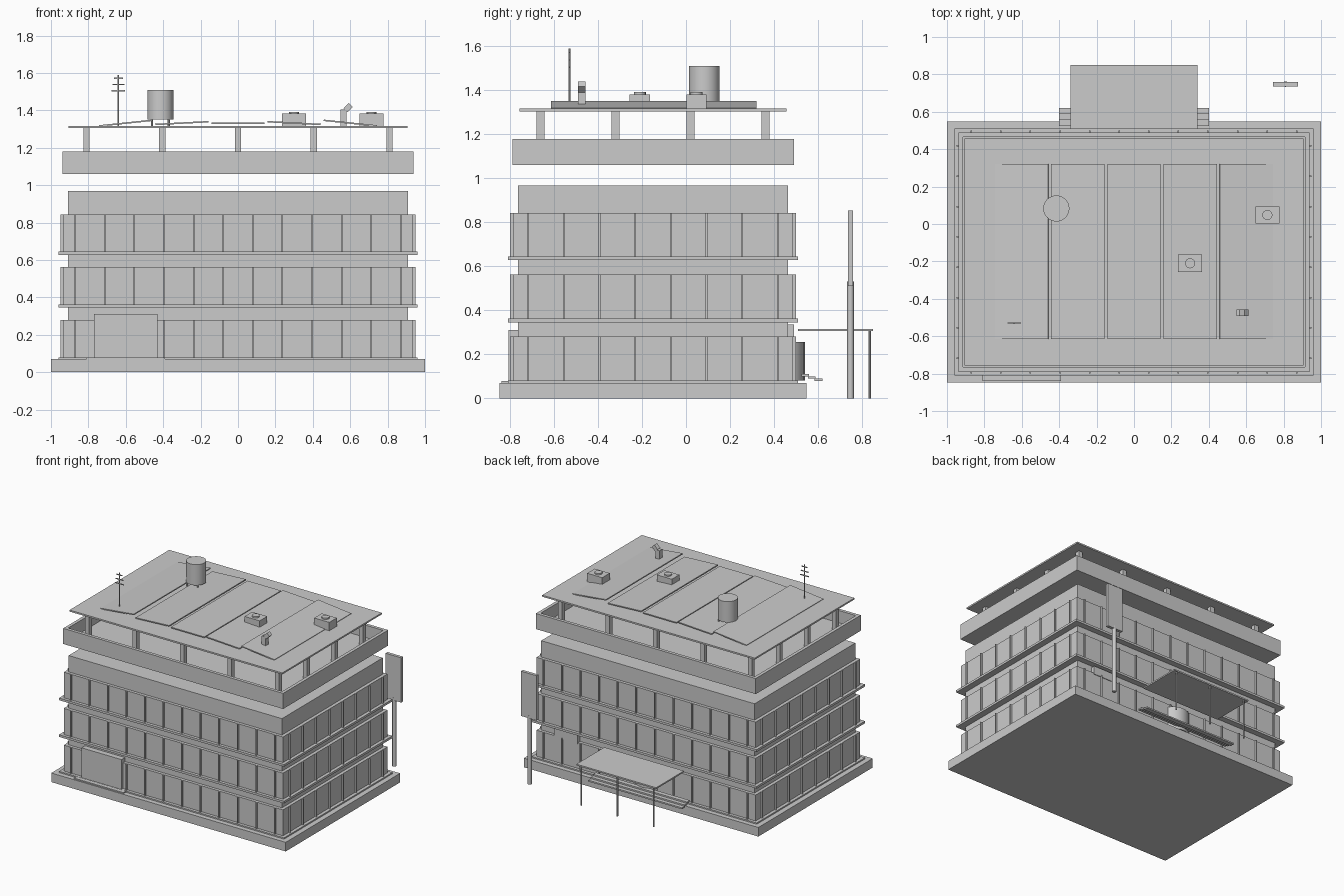
import bpy, math
from mathutils import Matrix, Vector

if "Cube" in bpy.data.objects:
    bpy.data.objects.remove(bpy.data.objects["Cube"])

CY = -0.15  # building centre in y


def finish(name, verts, faces):
    me = bpy.data.meshes.new(name)
    me.from_pydata(verts, [], faces)
    ob = bpy.data.objects.new(name, me)
    bpy.context.collection.objects.link(ob)
    return ob


FACES = [(0, 1, 3, 2), (4, 6, 7, 5), (0, 4, 5, 1), (2, 3, 7, 6), (0, 2, 6, 4), (1, 5, 7, 3)]


def boxes(name, items):
    """One object from several boxes given as (x0, x1, y0, y1, z0, z1)."""
    v, f = [], []
    for x0, x1, y0, y1, z0, z1 in items:
        n = len(v)
        v += [(x, y, z) for x in (x0, x1) for y in (y0, y1) for z in (z0, z1)]
        f += [tuple(n + i for i in q) for q in FACES]
    return finish(name, v, f)


def block(name, hx, hy, z0, z1):
    return boxes(name, [(-hx, hx, CY - hy, CY + hy, z0, z1)])


def tilted_box(name, centre, size, angle):
    ob = boxes(name, [sum(((-s / 2, s / 2) for s in size), ())])
    ob.data.transform(Matrix.Translation(centre) @ Matrix.Rotation(angle, 4, 'Y'))
    return ob


def cylinder(name, x, y, z0, z1, r, n=16, smooth=False):
    bpy.ops.mesh.primitive_cylinder_add(vertices=n, radius=r, depth=z1 - z0,
                                        location=(x, y, (z0 + z1) / 2))
    ob = bpy.context.object
    ob.name = name
    if smooth:
        bpy.ops.object.shade_smooth_by_angle(angle=math.radians(40))
    return ob


# Base and core
block("base_slab", 1.0, 0.697, 0, 0.07)
block("building_core", 0.91, 0.614, 0.07, 0.968)

# Storeys: ledge, window band, mullions
for i, (ledge, z0, z1) in enumerate([(0.068, 0.08, 0.28), (0.345, 0.362, 0.563), (0.628, 0.645, 0.842)], 1):
    block(f"ledge_{i}", 0.96, 0.66, ledge, z0)
    block(f"window_band_{i}", 0.935, 0.637, z0, z1)
    bars = []
    for k in range(12):
        x = -0.87 + k * 1.74 / 11
        for a, b in ((-0.65, -0.63), (0.63, 0.65)):
            bars.append((x - 0.004, x + 0.004, CY + a, CY + b, z0, z1))
    for k in range(8):
        y = CY - 0.568 + k * 1.136 / 7
        for a, b in ((-0.948, -0.93), (0.93, 0.948)):
            bars.append((a, b, y - 0.004, y + 0.004, z0, z1))
    boxes(f"mullions_{i}", bars)

# Front garage door and ramp
boxes("garage_door", [(-0.77, -0.43, -0.806, -0.76, 0.07, 0.31)])
boxes("garage_ramp", [(-0.81, -0.39, -0.84, -0.8, 0.069, 0.079)])

# Rear entrance: revolving door, steps, canopy and posts
cylinder("revolving_door", 0, 0.425, 0.08, 0.256, 0.115, 24, True)
boxes("entrance_steps", [(-0.4, 0.4, 0.525 + i * 0.03, 0.56 + i * 0.03, 0.1 - i * 0.011, 0.111 - i * 0.011)
                         for i in range(3)])
boxes("entrance_canopy", [(-0.34, 0.34, 0.51, 0.85, 0.305, 0.316)])
for x in (-0.31, 0, 0.31):
    cylinder("canopy_post", x, 0.835, 0, 0.306, 0.006, 8)
boxes("rear_panel", [(0.58, 0.78, 0.44, 0.492, 0.27, 0.335)])

# Free-standing blank sign
cylinder("sign_post", 0.81, 0.748, 0, 0.53, 0.015, 12, True)
boxes("sign_board", [(0.743, 0.877, 0.736, 0.76, 0.51, 0.855)])

# Roof terrace: floor, parapet walls
hx, hy, t = 0.938, 0.64, 0.025
block("terrace_floor", hx, hy, 1.06, 1.085)
boxes("parapet", [(-hx, hx, CY - hy, CY - hy + t, 1.085, 1.18),
                  (-hx, hx, CY + hy - t, CY + hy, 1.085, 1.18),
                  (-hx, -hx + t, CY - hy + t, CY + hy - t, 1.085, 1.18),
                  (hx - t, hx, CY - hy + t, CY + hy - t, 1.085, 1.18)])

# Columns around the terrace
cols = []
for i in range(5):
    for j in range(4):
        if i in (0, 4) or j in (0, 3):
            x, y = -0.81 + 0.405 * i, CY - 0.512 + j * 0.3413
            cols.append((x - 0.017, x + 0.017, y - 0.018, y + 0.018, 1.085, 1.306))
boxes("roof_columns", cols)
block("roof_slab", 0.907, 0.607, 1.305, 1.317)

# Fanned roof panels
for i in range(-2, 3):
    tilted_box("roof_panel", (0.3 * i, -0.147, 1.332), (0.285, 0.935, 0.008), math.radians(3 * i))

# Water tank on legs
cylinder("water_tank", -0.415, 0.083, 1.35, 1.51, 0.07, 24, True)
for dx in (-0.045, 0.045):
    for dy in (-0.045, 0.045):
        cylinder("tank_leg", -0.415 + dx, 0.083 + dy, 1.315, 1.352, 0.006, 8)

# Antenna
cylinder("antenna_mast", -0.64, -0.53, 1.315, 1.59, 0.005, 8)
boxes("antenna_bars", [(-0.64 - w, -0.64 + w, -0.533, -0.527, z - 0.003, z + 0.003)
                       for z, w in ((1.505, 0.037), (1.538, 0.032), (1.572, 0.024))])

# Air conditioning units
for x, y in ((0.3, -0.21), (0.713, 0.048)):
    boxes("air_unit", [(x - 0.064, x + 0.064, y - 0.046, y + 0.046, 1.315, 1.382)])
    cylinder("air_unit_fan", x, y, 1.38, 1.392, 0.027, 16, True)

# Vent pipe with angled hood
boxes("vent_stack", [(0.547, 0.581, -0.492, -0.458, 1.315, 1.405)])
tilted_box("vent_hood", (0.588, -0.475, 1.415), (0.04, 0.034, 0.03), math.radians(-45))
